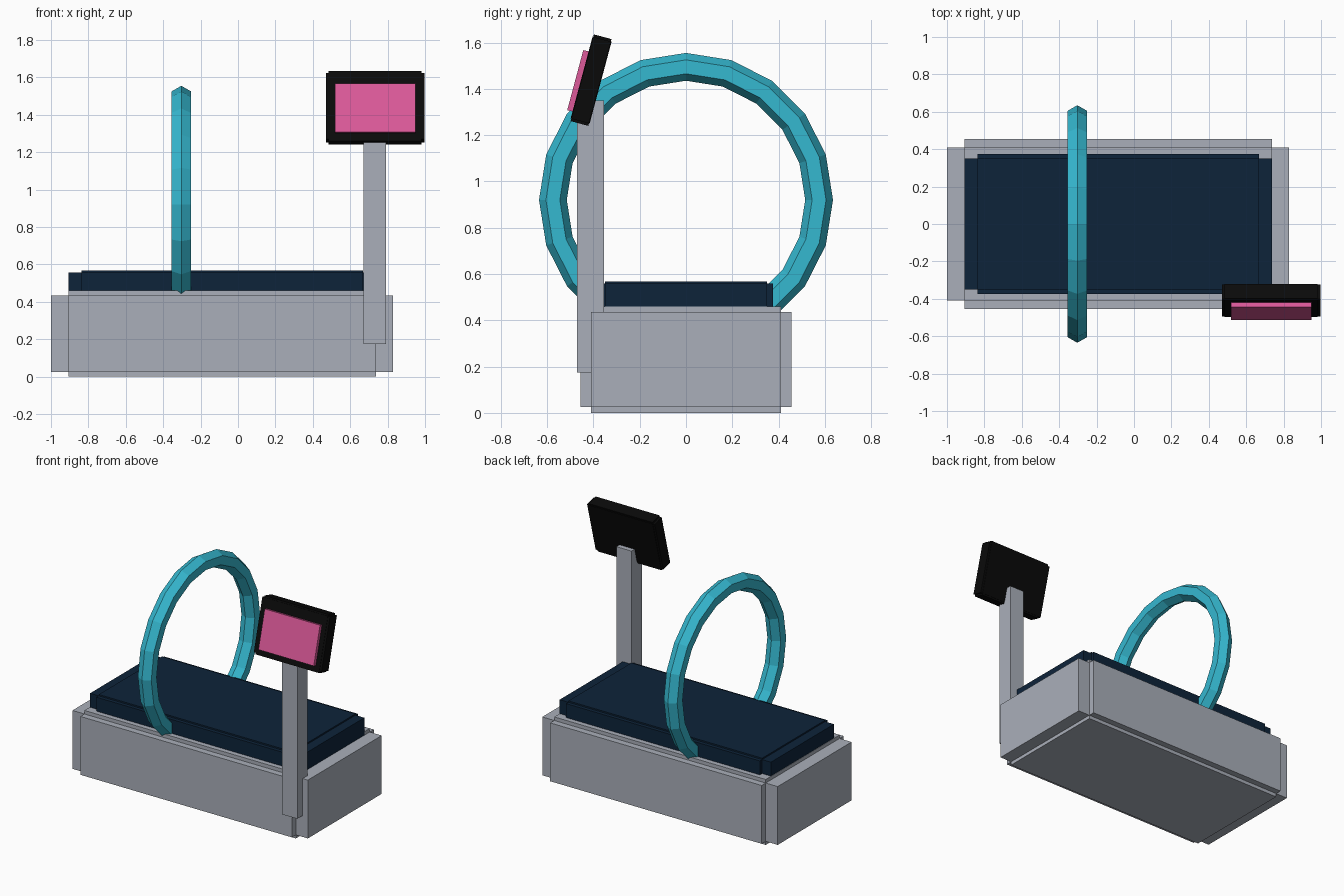
import bpy
import bmesh
from math import radians
from mathutils import Matrix, Vector

default = bpy.data.objects.get("Cube")
if default:
    bpy.data.objects.remove(default, do_unlink=True)


def make_material(name, rgb):
    mat = bpy.data.materials.new(name)
    mat.use_nodes = True
    mat.diffuse_color = (*rgb, 1)
    mat.node_tree.nodes["Principled BSDF"].inputs["Base Color"].default_value = (*rgb, 1)
    return mat


grey = make_material("cool grey", (0.40, 0.43, 0.49))
navy = make_material("navy", (0.004, 0.017, 0.042))
cyan = make_material("cyan", (0.036, 0.48, 0.63))
black = make_material("black", (0.003, 0.003, 0.003))
pink = make_material("pink", (0.72, 0.10, 0.32))


def box(name, low, high, mat, notch=None):
    """Box between two corners; notch cuts a square step along every edge."""
    low, high = Vector(low), Vector(high)
    step = Vector(notch or (0, 0, 0))
    size = high - low - 2 * step
    bm = bmesh.new()
    bmesh.ops.create_cube(bm, size=1)
    bmesh.ops.scale(bm, vec=size, verts=bm.verts)
    if notch:
        # Raise each side of the core as a panel
        raised = bmesh.ops.extrude_discrete_faces(bm, faces=bm.faces[:])["faces"]
        for face in raised:
            face.normal_update()
            push = Vector([n * s for n, s in zip(face.normal, step)])
            bmesh.ops.translate(bm, vec=push, verts=face.verts[:])
        bmesh.ops.recalc_face_normals(bm, faces=bm.faces[:])
    mesh = bpy.data.meshes.new(name)
    bm.to_mesh(mesh)
    bm.free()
    mesh.materials.append(mat)
    obj = bpy.data.objects.new(name, mesh)
    obj.location = (low + high) / 2
    bpy.context.collection.objects.link(obj)
    return obj


# Bed base and mattress with stepped edges
box("bed_base", (-1, -0.455, 0), (0.83, 0.455, 0.46), grey, (0.093, 0.045, 0.025))
box("mattress", (-0.905, -0.375, 0.33), (0.737, 0.375, 0.568), navy, (0.068, 0.025, 0.01))

# Scanner ring standing across the bed
bpy.ops.mesh.primitive_torus_add(
    major_segments=20, minor_segments=6, major_radius=0.575, minor_radius=0.06,
    location=(-0.303, 0, 0.92), rotation=(0, radians(90), 0))
ring = bpy.context.object
ring.name = "scanner_ring"
ring.data.materials.append(cyan)

# Post carrying the monitor
box("monitor_post", (0.672, -0.47, 0.175), (0.79, -0.355, 1.35), grey)

# Monitor and its display share one backward tilt
housing = box("monitor_housing", (-0.263, -0.0425, -0.194), (0.263, 0.0425, 0.194),
              black, (0.015, 0.003, 0.011))
display = box("monitor_display", (-0.215, -0.066, -0.152), (0.215, -0.03, 0.117), pink)
tilt = Matrix.Translation((0.733, -0.41, 1.4375)) @ Matrix.Rotation(radians(-15), 4, "X")
for part in (housing, display):
    part.matrix_world = tilt @ Matrix.Translation(part.location)
